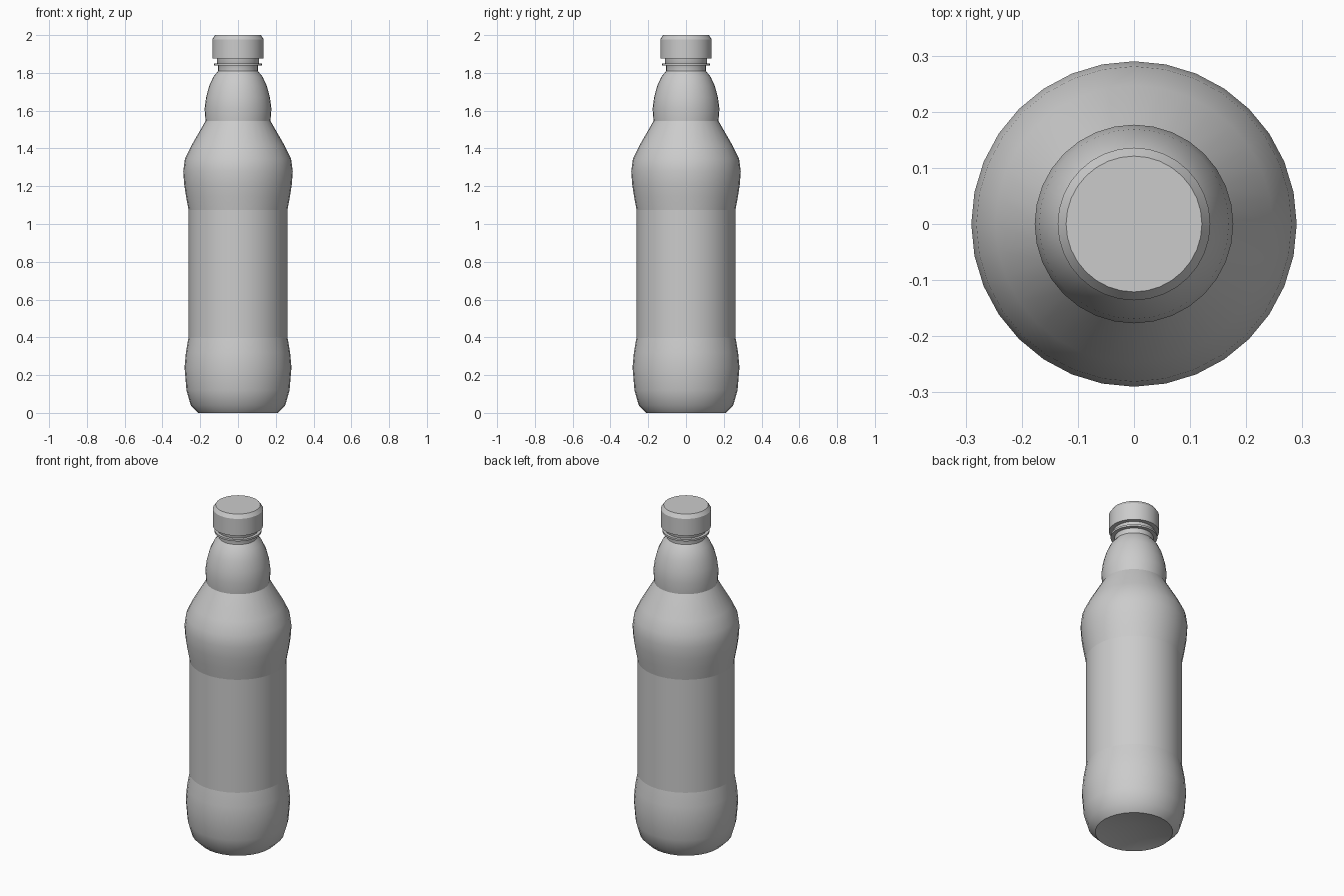
import bpy
import bmesh
import math

SIDES = 32

old = bpy.data.objects.get("Cube")
if old:
    bpy.data.objects.remove(old, do_unlink=True)

grey = bpy.data.materials.new("plain grey")
grey.use_nodes = True
grey.diffuse_color = (0.6, 0.6, 0.6, 1)
grey.node_tree.nodes["Principled BSDF"].inputs["Base Color"].default_value = (0.6, 0.6, 0.6, 1)


def lathe(name, profile, creases=()):
    """Spin (radius, height) points, listed bottom to top, around z."""
    bm = bmesh.new()
    rings = []
    for r, z in profile:
        if r == 0:
            rings.append([bm.verts.new((0, 0, z))] * SIDES)
        else:
            steps = [2 * math.pi * i / SIDES for i in range(SIDES)]
            rings.append([bm.verts.new((r * math.cos(a), r * math.sin(a), z)) for a in steps])
    for low, high in zip(rings, rings[1:]):
        for i in range(SIDES):
            j = (i + 1) % SIDES
            corners = dict.fromkeys((low[i], low[j], high[j], high[i]))
            bm.faces.new(list(corners))
    # Keep the chosen rings crisp
    for k in creases:
        for i in range(SIDES):
            bm.edges.get((rings[k][i], rings[k][(i + 1) % SIDES])).smooth = False
    bmesh.ops.recalc_face_normals(bm, faces=bm.faces)
    mesh = bpy.data.meshes.new(name)
    bm.to_mesh(mesh)
    bm.free()
    mesh.materials.append(grey)
    obj = bpy.data.objects.new(name, mesh)
    bpy.context.collection.objects.link(obj)
    bpy.ops.object.select_all(action="DESELECT")
    obj.select_set(True)
    bpy.context.view_layer.objects.active = obj
    bpy.ops.object.shade_smooth_by_angle(angle=math.radians(35), keep_sharp_edges=True)
    return obj


# Bottle: dished base, lower bulge, label band, shoulder, upper bulb and neck
lathe("bottle_body", [
    (0, 0.05), (0.21, 0),
    (0.25, 0.04), (0.273, 0.12), (0.283, 0.24), (0.276, 0.32), (0.262, 0.4),
    (0.262, 1.075), (0.275, 1.145), (0.285, 1.21), (0.29, 1.28), (0.281, 1.345),
    (0.247, 1.415), (0.172, 1.545),
    (0.177, 1.61), (0.169, 1.67), (0.153, 1.73), (0.13, 1.78), (0.105, 1.81),
    (0.105, 1.84), (0.112, 1.855), (0.112, 1.9), (0, 1.9),
], creases=(1, 6, 7, 13, 18))

# Thin collar on the neck
lathe("neck_ring", [(0.1, 1.84), (0.127, 1.84), (0.127, 1.851), (0.1, 1.851)],
      creases=(1, 2))

# Screw cap with a bevelled top edge
lathe("cap", [(0.1, 1.877), (0.136, 1.877), (0.136, 1.978), (0.121, 2), (0, 2)],
      creases=(1, 2, 3))
